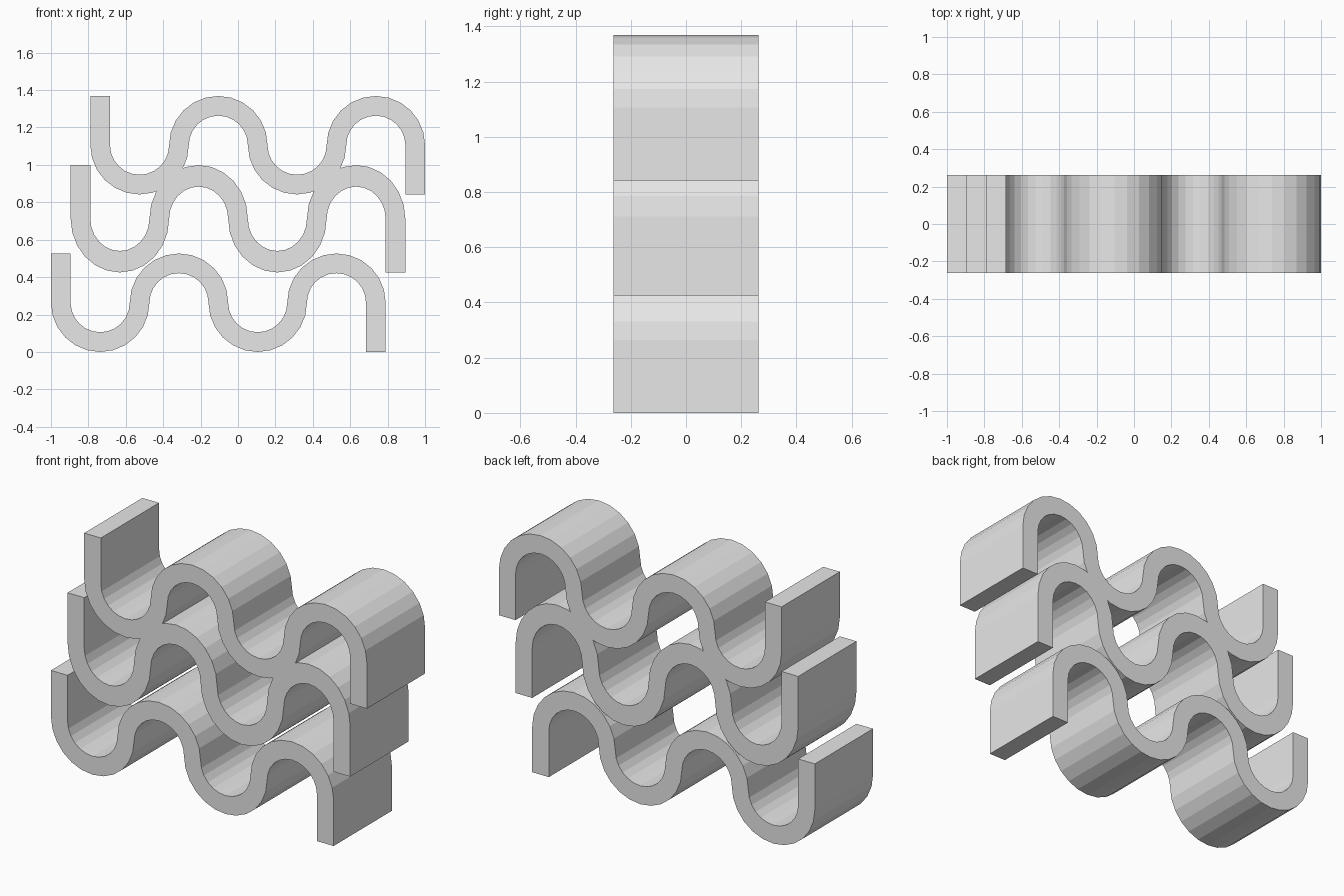
import bpy
import bmesh
from math import sin, cos, pi

cube = bpy.data.objects.get("Cube")
if cube:
    bpy.data.objects.remove(cube, do_unlink=True)

T = 2 / 19           # strip thickness; every other size is a multiple of it
MID = 2 * T          # centreline radius of each bend
HALF = 2.5 * T       # half the wave height, and half the depth
BENDS = 4
STEPS = 12           # flat facets per half circle

grey = bpy.data.materials.new("plain grey")
grey.use_nodes = True
grey.diffuse_color = (0.8, 0.8, 0.8, 1)
grey.node_tree.nodes["Principled BSDF"].inputs["Base Color"].default_value = (0.8, 0.8, 0.8, 1)


def wave_profile():
    """Pairs of (x, z) edge points along the strip, from its left end to its right end."""
    left = -MID * BENDS
    pairs = [[(left - T / 2, 2 * HALF), (left + T / 2, 2 * HALF)]]
    for bend in range(BENDS):
        side = -1 if bend % 2 == 0 else 1       # trough, then crest
        cx = left + MID * (2 * bend + 1)
        radii = (MID - side * T / 2, MID + side * T / 2)
        for step in range(0 if bend == 0 else 1, STEPS + 1):
            a = pi * step / STEPS
            pairs.append([(cx - r * cos(a), HALF + side * r * sin(a)) for r in radii])
    right = -left
    pairs.append([(right - T / 2, 0), (right + T / 2, 0)])
    return pairs


def make_wave(name, x, z, stretch):
    bm = bmesh.new()
    # front ribbon of quads, extruded to the back
    rows = [[bm.verts.new((x + px, -HALF, z + pz * stretch)) for px, pz in pair]
            for pair in wave_profile()]
    ribbon = [bm.faces.new((a[0], a[1], b[1], b[0])) for a, b in zip(rows, rows[1:])]
    back = bmesh.ops.extrude_face_region(bm, geom=ribbon, use_keep_orig=True)["geom"]
    bmesh.ops.translate(bm, vec=(0, 2 * HALF, 0),
                        verts=[v for v in back if isinstance(v, bmesh.types.BMVert)])
    bmesh.ops.recalc_face_normals(bm, faces=bm.faces)
    mesh = bpy.data.meshes.new(name)
    bm.to_mesh(mesh)
    bm.free()
    mesh.materials.append(grey)
    bpy.context.collection.objects.link(bpy.data.objects.new(name, mesh))


# three stacked strips, each shifted sideways by one thickness; the middle is taller
make_wave("lower_wave", -T, 0, 1)
make_wave("middle_wave", 0, 0.425, 1.09)
make_wave("upper_wave", T, 8 * T, 1)
